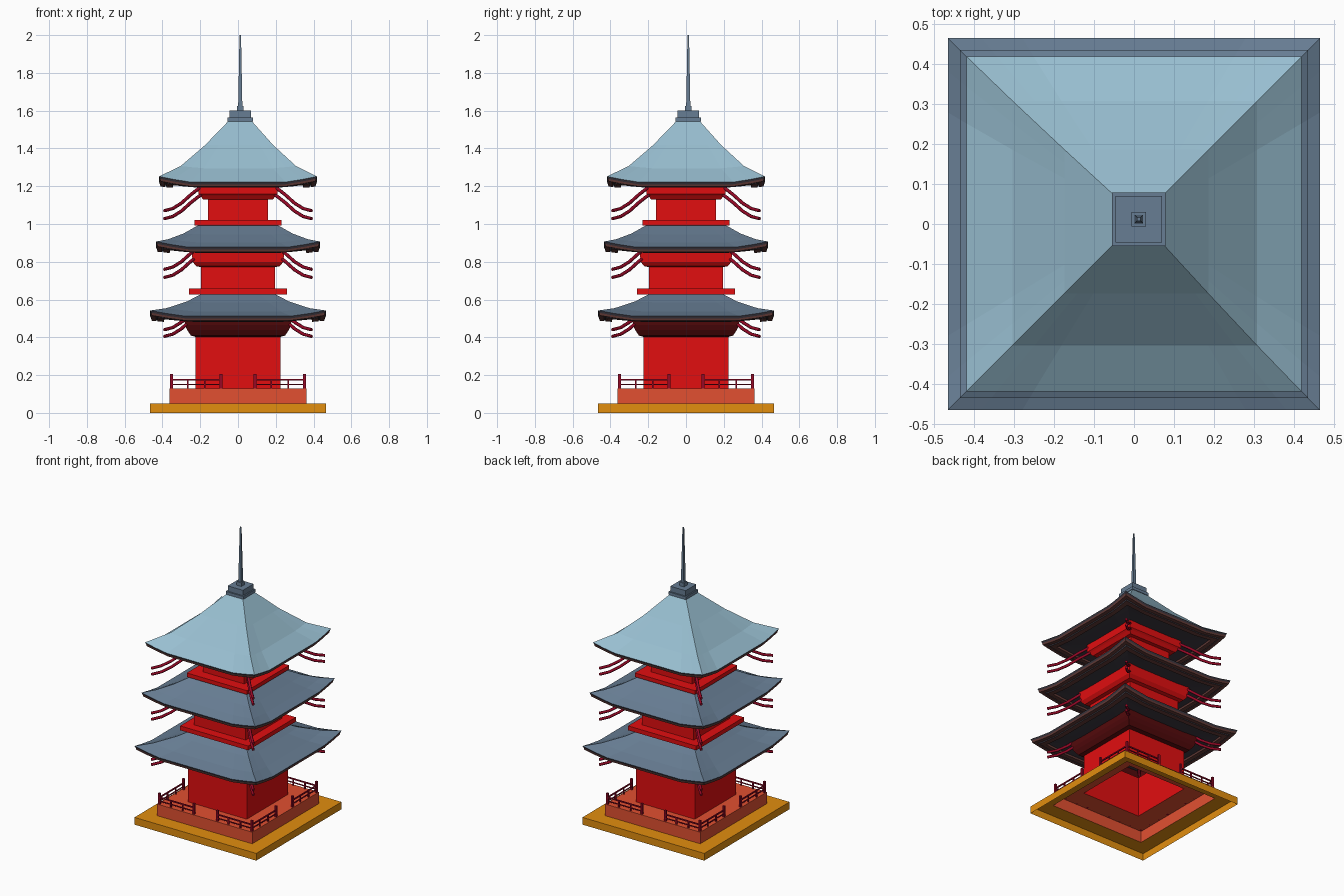
import bpy, bmesh, math
from mathutils import Matrix, Vector

if "Cube" in bpy.data.objects:
    bpy.data.objects.remove(bpy.data.objects["Cube"])


def lin(c):
    c /= 255
    return c / 12.92 if c <= 0.04045 else ((c + 0.055) / 1.055) ** 2.4


def material(name, r, g, b):
    m = bpy.data.materials.new(name)
    m.diffuse_color = (lin(r), lin(g), lin(b), 1)
    m.use_nodes = True
    m.node_tree.nodes["Principled BSDF"].inputs["Base Color"].default_value = m.diffuse_color
    return m


ORANGE = material("ochre base", 226, 142, 15)
CLAY = material("clay platform", 226, 80, 49)
RED = material("red lacquer", 226, 14, 16)
MAROON = material("dark maroon", 85, 10, 12)
CRIMSON = material("crimson timber", 150, 8, 38)
PALE = material("pale blue roof", 152, 190, 208)
SLATE = material("slate roof", 103, 125, 147)
CHARCOAL = material("charcoal eave", 62, 57, 66)
BROWN = material("brown eave", 100, 60, 56)


def add_object(name, bm, mats):
    me = bpy.data.meshes.new(name)
    bm.to_mesh(me)
    bm.free()
    for m in mats:
        me.materials.append(m)
    ob = bpy.data.objects.new(name, me)
    bpy.context.collection.objects.link(ob)
    return ob


def square_sweep(name, profile, mats, ts=(-1, 1), cap=False):
    """Square rings from (radius, z, corner lift, x/y shift); one material per band."""
    bm = bmesh.new()
    palette = list(dict.fromkeys(mats))
    rings = []
    for p in profile:
        r, z, lift, shift = (tuple(p) + (0, 0))[:4]
        ring = []
        for k in range(4):
            rot = Matrix.Rotation(k * math.pi / 2, 3, 'Z')
            for t in ts[:-1]:
                w = max(0, (abs(t) - 0.6) / 0.4) ** 1.2
                v = rot @ Vector((r * t, -r, z + lift * w))
                ring.append(bm.verts.new(v + Vector((shift, shift, 0))))
        rings.append(ring)
    n = len(rings[0])
    for i in range(len(rings) - 1):
        a, b = rings[i], rings[i + 1]
        for j in range(n):
            f = bm.faces.new((a[j], a[(j + 1) % n], b[(j + 1) % n], b[j]))
            f.material_index = palette.index(mats[min(i, len(mats) - 1)])
    if cap:
        bm.faces.new(rings[-1])
    return add_object(name, bm, palette)


def add_box(bm, lo, hi, rot):
    lo, hi = Vector(lo), Vector(hi)
    mat = rot @ Matrix.Translation((lo + hi) / 2) @ Matrix.Diagonal((*(hi - lo), 1))
    bmesh.ops.create_cube(bm, size=1, matrix=mat)


# Open-bottomed stepped base and platform
square_sweep("base", [(.465, 0), (.465, .05), (.363, .05)], [ORANGE])
square_sweep("platform", [(.363, .05), (.363, .13), (.225, .13)], [CLAY])

# Walls
square_sweep("lower_wall", [(.225, .13), (.225, .41)], [RED])
square_sweep("middle_wall", [(.197, .65), (.197, .79)], [RED])
square_sweep("upper_wall", [(.158, 1.01), (.158, 1.15)], [RED])

# Flared supports beneath the eaves
square_sweep("lower_support", [(.225, .402), (.25, .41), (.27, .44), (.28, .465), (.287, .51)], [MAROON])
square_sweep("middle_support", [(.197, .772), (.222, .777), (.24, .80), (.247, .87)], [RED])
square_sweep("upper_support", [(.158, 1.13), (.185, 1.13), (.2, 1.15), (.21, 1.16), (.212, 1.21)], [RED])

# Balcony slabs
square_sweep("middle_balcony", [(.0, .628), (.26, .628), (.26, .658), (.0, .658)], [RED])
square_sweep("upper_balcony", [(.0, .993), (.23, .993), (.23, 1.02), (.0, 1.02)], [RED])

# Roofs with upturned corners and layered eaves
TS = (-1, -.82, -.6, .6, .82, 1)


def roof(name, R, z, inner, slope, mat):
    under = [(inner, z - .012, 0), (R - .12, z - .016, .010), (R - .075, z - .018, .014),
             (R - .072, z - .03, .014), (R - .04, z - .028, .02), (R - .036, z - .018, .022),
             (R - .032, z - .026, .024), (R - .008, z - .024, .028), (R - .005, z - .012, .03),
             (R, z, .03)]
    bands = [CHARCOAL, CHARCOAL, BROWN, BROWN, CHARCOAL, CHARCOAL, BROWN, BROWN, CHARCOAL, mat]
    square_sweep(name, under + slope, bands, TS)


roof("lower_roof", .465, .512, .2,
     [(.38, .537, .017), (.27, .585, .005), (.17, .642)], SLATE)
roof("middle_roof", .434, .877, .18,
     [(.37, .903, .016), (.29, .945, .004), (.19, 1.005)], SLATE)
roof("upper_roof", .418, 1.222, .13,
     [(.305, 1.295, .012, .002), (.18, 1.418, 0, .006), (.062, 1.545, 0, .011)], PALE)

# Finial blocks and tapering spire, slightly off centre
S = .012
square_sweep("finial", [(.0, 1.543, 0, S), (.067, 1.543, 0, S), (.067, 1.563, 0, S), (.058, 1.563, 0, S),
                        (.058, 1.60, 0, S), (.018, 1.60, 0, S), (.018, 1.625, 0, S), (.011, 1.625, 0, S),
                        (.004, 2.0, 0, S)], [SLATE], cap=True)

# Railings: each side has two runs with a gap in the middle
bm = bmesh.new()
Y = -.352
for k in range(4):
    rot = Matrix.Rotation(k * math.pi / 2, 4, 'Z')
    add_box(bm, (.345, Y - .007, .13), (.359, Y + .007, .205), rot)
    for s in (-1, 1):
        def bar(x0, x1, z0, z1, h):
            add_box(bm, (min(s * x0, s * x1), Y - h, z0), (max(s * x0, s * x1), Y + h, z1), rot)
        bar(.083, .097, .13, .205, .007)
        bar(.09, .352, .171, .179, .004)
        bar(.09, .352, .147, .153, .003)
        for x in (.175, .265):
            bar(x - .004, x + .004, .13, .175, .004)
add_object("railings", bm, [CRIMSON])

# Curved double struts pointing out at every corner
BEND = ((.19, .132), (.25, .085), (.30, .04), (.345, .012), (.39, 0))
for tier, ends in (("lower", (.44, .405)), ("middle", (.76, .717)), ("upper", (1.07, 1.028))):
    cu = bpy.data.curves.new(tier + "_corner_struts", 'CURVE')
    cu.dimensions = '3D'
    cu.bevel_depth = .009
    cu.bevel_resolution = 1
    cu.use_fill_caps = True
    for sx in (-1, 1):
        for sy in (-1, 1):
            for e in ends:
                sp = cu.splines.new('POLY')
                sp.points.add(len(BEND) - 1)
                for p, (d, h) in zip(sp.points, BEND):
                    p.co = (sx * d, sy * d, e + h, 1)
    cu.materials.append(CRIMSON)
    bpy.context.collection.objects.link(bpy.data.objects.new(tier + "_corner_struts", cu))
